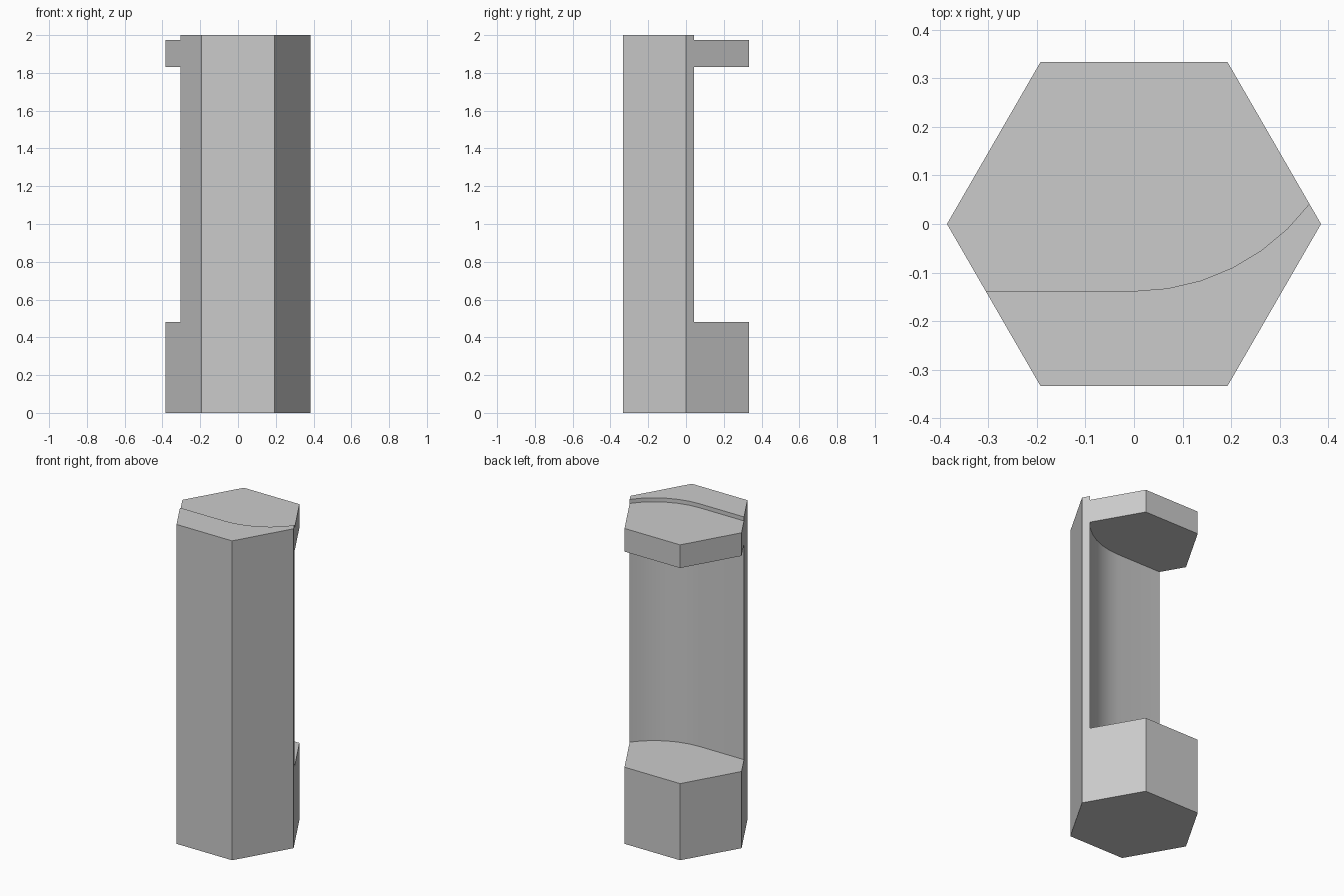
import bpy, bmesh
from math import sin, cos, pi, asin, radians

if "Cube" in bpy.data.objects:
    bpy.data.objects.remove(bpy.data.objects["Cube"], do_unlink=True)

RADIUS = 0.385
HEIGHT = 2.0

grey = bpy.data.materials.new("light grey")
grey.use_nodes = True
grey.diffuse_color = (0.6, 0.6, 0.6, 1)
grey.node_tree.nodes["Principled BSDF"].inputs["Base Color"].default_value = (0.6, 0.6, 0.6, 1)


def prism(name, outline, low, high):
    """Extrude a flat outline upwards from low to high."""
    bm = bmesh.new()
    face = bm.faces.new([bm.verts.new((x, y, low)) for x, y in outline])
    new = bmesh.ops.extrude_face_region(bm, geom=[face])["geom"]
    bmesh.ops.translate(bm, vec=(0, 0, high - low),
                        verts=[v for v in new if isinstance(v, bmesh.types.BMVert)])
    bmesh.ops.recalc_face_normals(bm, faces=bm.faces)
    mesh = bpy.data.meshes.new(name)
    bm.to_mesh(mesh)
    bm.free()
    mesh.materials.append(grey)
    obj = bpy.data.objects.new(name, mesh)
    bpy.context.collection.objects.link(obj)
    return obj


# Hexagonal bar
hexagon = [(RADIUS * cos(i * pi / 3), RADIUS * sin(i * pi / 3)) for i in range(6)]
bar = prism("hexagonal_bar", hexagon, 0, HEIGHT)

# Wall line behind the front: straight, then curving backwards
FLAT_Y, BEND, STEPS = -0.138, 0.453, 6
sweep = asin(0.362 / BEND)
wall = [(-0.6, FLAT_Y)]
for i in range(STEPS + 1):
    a = sweep * i / STEPS
    wall.append((BEND * sin(a), FLAT_Y + BEND * (1 - cos(a))))
end_x, end_y = wall[-1]
wall.append((end_x + 0.2 * cos(sweep), end_y + 0.2 * sin(sweep)))
outline = wall + [(wall[-1][0], 0.6), (-0.6, 0.6)]

# Cut the long pocket and the shallow step on top
bpy.context.view_layer.objects.active = bar
for name, low, high in (("pocket_cutter", 0.48, 1.83), ("top_step_cutter", 1.975, 2.2)):
    cutter = prism(name, outline, low, high)
    cutter.hide_render = True
    mod = bar.modifiers.new(name, "BOOLEAN")
    mod.operation = "DIFFERENCE"
    mod.solver = "EXACT"
    mod.object = cutter
    bpy.ops.object.modifier_apply(modifier=mod.name)
    bpy.data.objects.remove(cutter, do_unlink=True)

# Smooth the curved wall, keep corners sharp
bpy.ops.object.select_all(action="DESELECT")
bar.select_set(True)
bpy.ops.object.shade_smooth_by_angle(angle=radians(30))
